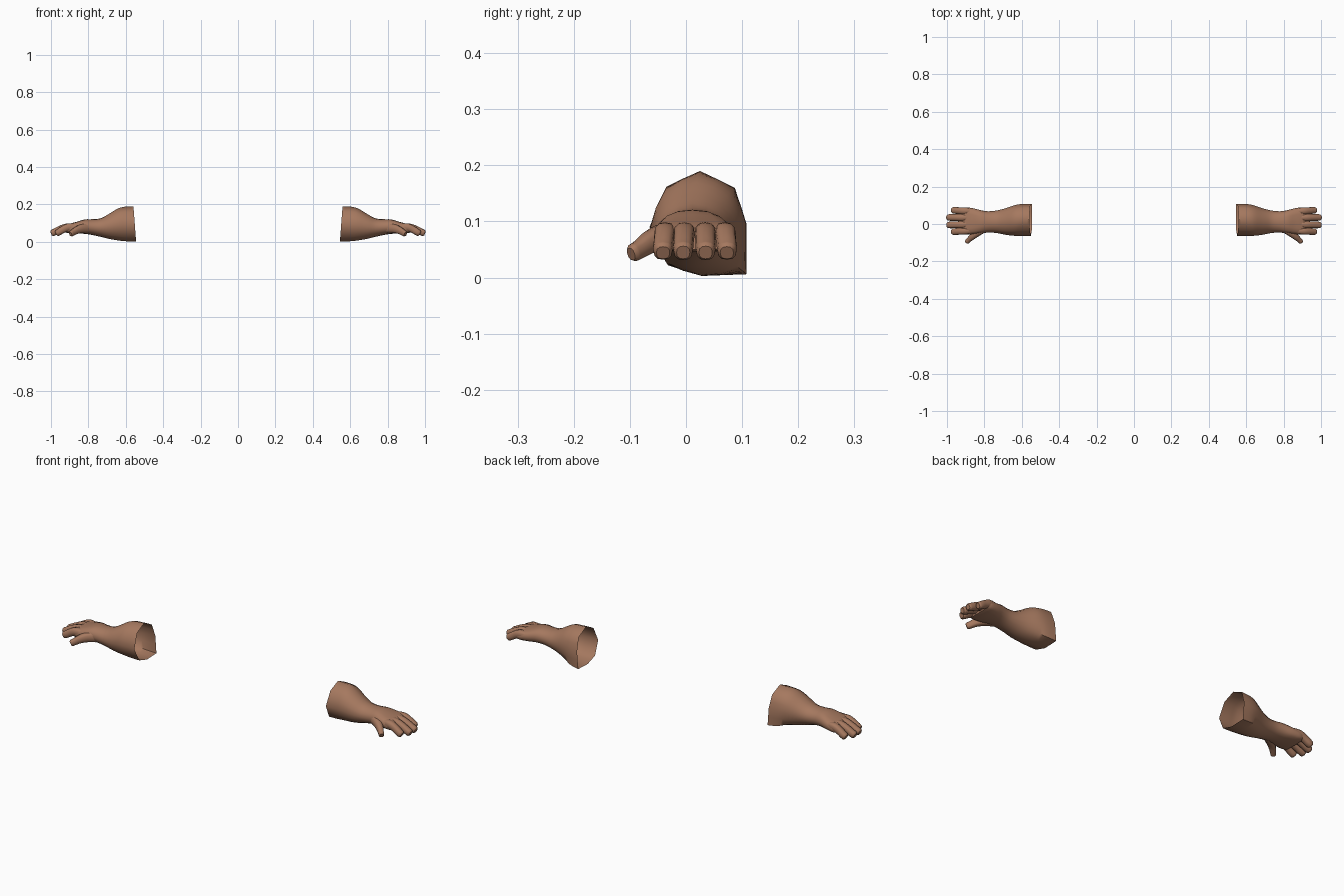
import bpy, bmesh, math
from mathutils import Vector

if "Cube" in bpy.data.objects:
    bpy.data.objects.remove(bpy.data.objects["Cube"])

skin = bpy.data.materials.new("brown skin")
skin.diffuse_color = (0.38, 0.19, 0.115, 1)
skin.use_nodes = True
skin.node_tree.nodes["Principled BSDF"].inputs["Base Color"].default_value = skin.diffuse_color


def spline(rows, steps):
    """Catmull-Rom interpolation through rows of numbers."""
    out = []
    for i in range(len(rows) - 1):
        a, b = rows[max(i - 1, 0)], rows[i]
        c, d = rows[i + 1], rows[min(i + 2, len(rows) - 1)]
        for s in range(steps):
            t = s / steps
            out.append([0.5 * (2 * q + (r - p) * t + (2 * p - 5 * q + 4 * r - u) * t * t
                               + (3 * q - p - 3 * r + u) * t ** 3)
                        for p, q, r, u in zip(a, b, c, d)])
    out.append(list(rows[-1]))
    return out


def skin_rings(name, rings, side, cap_start, cap_end, angle):
    """Join rings of points into a tube, mirrored to the given side."""
    bm = bmesh.new()
    vs = [[bm.verts.new((p[0] * side, p[1], p[2])) for p in ring] for ring in rings]
    n = len(rings[0])
    for a, b in zip(vs, vs[1:]):
        for i in range(n):
            j = (i + 1) % n
            bm.faces.new((a[i], a[j], b[j], b[i]))
    if cap_start:
        bm.faces.new(vs[0])
    if cap_end:
        bm.faces.new(vs[-1])
    bmesh.ops.recalc_face_normals(bm, faces=bm.faces)
    # outward test on the open tube
    centre = sum((v.co for v in bm.verts), Vector()) / len(bm.verts)
    if sum((f.calc_center_median() - centre).dot(f.normal) * f.calc_area() for f in bm.faces) < 0:
        bmesh.ops.reverse_faces(bm, faces=bm.faces)
    me = bpy.data.meshes.new(name)
    bm.to_mesh(me)
    bm.free()
    me.materials.append(skin)
    ob = bpy.data.objects.new(name, me)
    bpy.context.collection.objects.link(ob)
    bpy.ops.object.select_all(action='DESELECT')
    ob.select_set(True)
    bpy.context.view_layer.objects.active = ob
    bpy.ops.object.shade_smooth_by_angle(angle=math.radians(angle))


# angular outline of the open cut end (y, z)
CUT = [(.108, .095), (.087, .16), (.025, .19), (-.035, .162),
       (-.065, .09), (-.032, .022), (.03, .003), (.108, .006)]
cut16 = []
for i in range(8):
    p, q = CUT[i], CUT[(i + 1) % 8]
    for y, z in (p, ((p[0] + q[0]) / 2, (p[1] + q[1]) / 2)):
        cut16.append(((y - .0215) / .0865, (z - .0965) / .0935))

# forearm and palm: x, y low, y high, z low, z high, share of the cut outline, squareness
ARM = [(.552, -.065, .108, .003, .190, 1, 1),
       (.60, -.064, .107, .003, .188, .75, 1),
       (.64, -.063, .100, .007, .178, .35, 1),
       (.69, -.057, .083, .016, .149, .1, 1),
       (.735, -.048, .072, .027, .126, 0, 1),
       (.78, -.046, .068, .037, .121, 0, .95),
       (.82, -.050, .074, .043, .120, 0, .85),
       (.86, -.055, .084, .045, .108, 0, .72),
       (.90, -.055, .089, .046, .097, 0, .62),
       (.922, -.050, .085, .050, .088, 0, .6)]


def arm_rings():
    rings = []
    for x, y0, y1, z0, z1, w, e in spline(ARM, 3):
        ring = []
        for k, (cy, cz) in enumerate(cut16):
            a = k * math.tau / 16
            c, s = math.cos(a), math.sin(a)
            py = math.copysign(abs(c) ** e, c) * (1 - w) + cy * w
            pz = math.copysign(abs(s) ** e, s) * (1 - w) + cz * w
            ring.append(((x + .007 * w * pz), (y0 + y1) / 2 + py * (y1 - y0) / 2,
                         (z0 + z1) / 2 + pz * (z1 - z0) / 2))
        rings.append(ring)
    return rings


def digit_rings(path):
    """Tube along x, y, z, width radius, height radius, with a blunt rounded tip."""
    pts = spline(path, 3)
    tip = pts[-1]
    back = Vector(tip[:3]) - Vector(pts[-2][:3])
    rings = []
    for i, p in enumerate(pts):
        a, b = pts[max(i - 1, 0)], pts[min(i + 1, len(pts) - 1)]
        d = (Vector(b[:3]) - Vector(a[:3])).normalized()
        side = d.cross(Vector((0, 0, 1))).normalized()
        up = side.cross(d)
        ring = []
        for k in range(12):
            t = k * math.tau / 12
            c, s = math.cos(t), math.sin(t)
            ring.append(Vector(p[:3]) + side * p[3] * math.copysign(abs(c) ** .8, c)
                        + up * p[4] * math.copysign(abs(s) ** .8, s))
        rings.append(ring)
    # small bevel at the tip
    mid = Vector(tip[:3])
    rings.append([mid + (v - mid) * .72 + back.normalized() * .006 for v in rings[-1]])
    return rings


# finger: name, knuckle y, tip y, tip x
FINGERS = [("index_finger", -.036, -.041, .968), ("middle_finger", -.002, -.005, .993),
           ("ring_finger", .034, .035, .994), ("little_finger", .068, .073, .968)]
THUMB = [(.800, -.024, .074, .020, .026), (.835, -.044, .071, .021, .024),
         (.862, -.066, .062, .017, .020), (.880, -.082, .051, .014, .017),
         (.892, -.094, .044, .013, .016)]

for side, label in ((1, "right_side"), (-1, "left_side")):
    skin_rings("forearm_" + label, arm_rings(), side, False, True, 50)
    for name, ky, ty, tx in FINGERS:
        L = tx - .875
        path = [(.875, ky, .077, .017, .020),
                (.875 + L * .35, ky * .65 + ty * .35, .078, .019, .020),
                (.875 + L * .65, ky * .35 + ty * .65, .066, .018, .019),
                (.875 + L * .88, ty, .053, .018, .018),
                (tx, ty, .047, .0165, .017)]
        skin_rings(name + "_" + label, digit_rings(path), side, True, True, 50)
    skin_rings("thumb_" + label, digit_rings(THUMB), side, True, True, 50)
